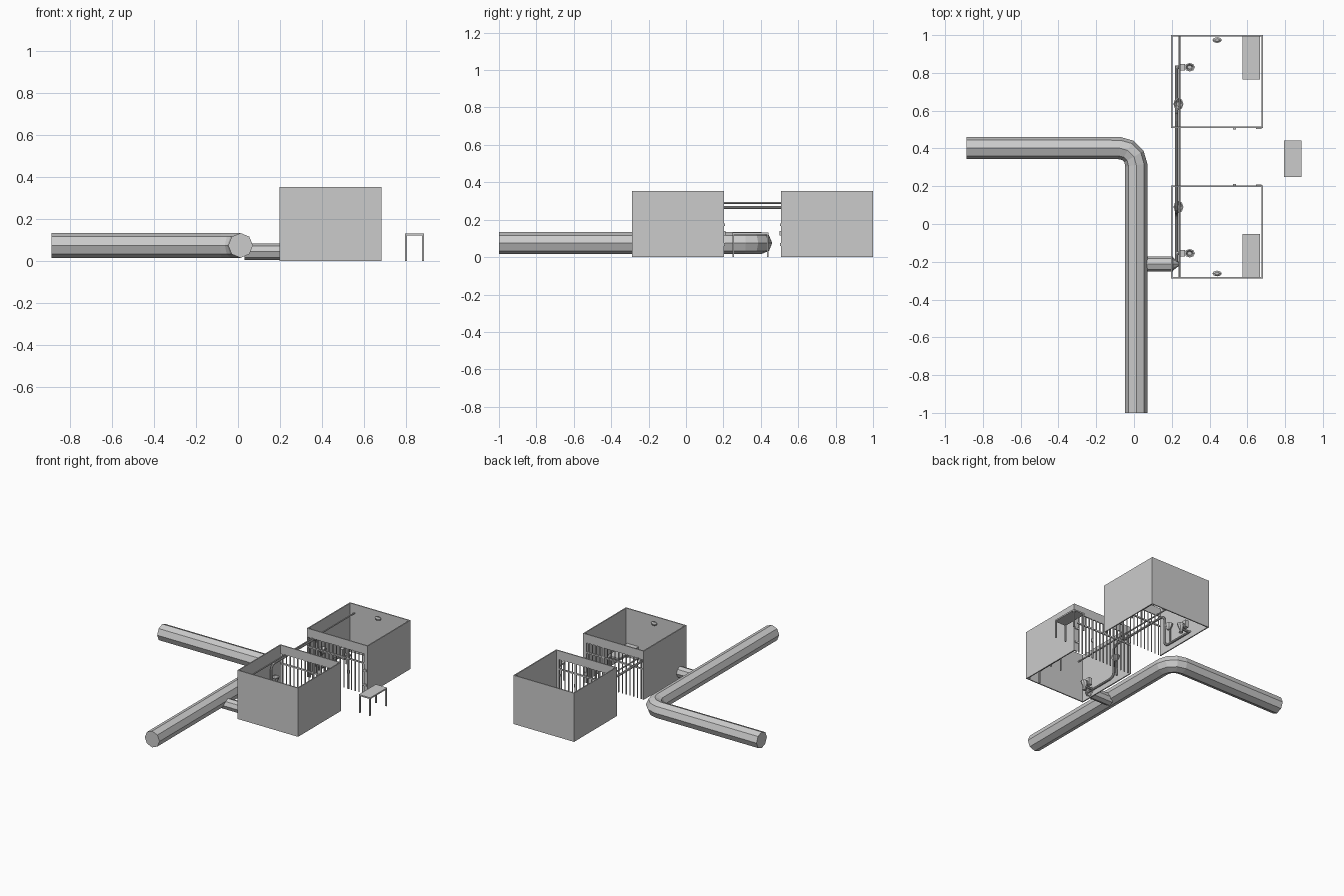
import bpy
import bmesh
import math
from mathutils import Vector, Matrix

cube = bpy.data.objects.get("Cube")
if cube:
    bpy.data.objects.remove(cube, do_unlink=True)


def finish(name, bm):
    mesh = bpy.data.meshes.new(name)
    bm.to_mesh(mesh)
    bm.free()
    obj = bpy.data.objects.new(name, mesh)
    bpy.context.collection.objects.link(obj)
    return obj


def add_box(bm, low, high):
    low, high = Vector(low), Vector(high)
    size = high - low
    place = Matrix.Translation((low + high) / 2) @ Matrix.Diagonal((*size, 1))
    bmesh.ops.create_cube(bm, size=1, matrix=place)


def boxes(name, parts):
    bm = bmesh.new()
    for low, high in parts:
        add_box(bm, low, high)
    return finish(name, bm)


def lathe(name, profile, location, stretch=(1, 1), sides=8):
    """Spin a (radius, height) profile, stretched along x and y."""
    bm = bmesh.new()
    rings = []
    for r, z in profile:
        ring = []
        for i in range(sides):
            a = math.tau * i / sides
            ring.append(bm.verts.new((r * stretch[0] * math.cos(a), r * stretch[1] * math.sin(a), z)))
        rings.append(ring)
    for a, b in zip(rings, rings[1:]):
        for i in range(sides):
            j = (i + 1) % sides
            bm.faces.new((a[i], a[j], b[j], b[i]))
    bm.faces.new(rings[0][::-1])
    bm.faces.new(rings[-1])
    obj = finish(name, bm)
    obj.location = location
    return obj


def pipe(name, corners, radius, bend=0.0, steps=3):
    """Eight-sided tube along a path with rounded corners."""
    pts = [Vector(c) for c in corners]
    path = [pts[0]]
    for before, here, after in zip(pts, pts[1:], pts[2:]):
        start = here + (before - here).normalized() * bend
        end = here + (after - here).normalized() * bend
        centre = start + end - here
        for i in range(steps + 1):
            a = math.pi / 2 * i / steps
            path.append(centre + (start - centre) * math.cos(a) + (end - centre) * math.sin(a))
    path.append(pts[-1])
    curve = bpy.data.curves.new(name, "CURVE")
    curve.dimensions = "3D"
    curve.bevel_depth = radius
    curve.bevel_resolution = 2
    curve.use_fill_caps = True
    spline = curve.splines.new("POLY")
    spline.points.add(len(path) - 1)
    for point, co in zip(spline.points, path):
        point.co = (*co, 1)
    spline.use_smooth = False
    obj = bpy.data.objects.new(name, curve)
    bpy.context.collection.objects.link(obj)
    return obj


def table(name, x0, x1, y0, y1, top, thick=0.01, leg=0.009):
    parts = [((x0, y0, top - thick), (x1, y1, top))]
    for x in (x0, x1 - leg):
        for y in (y0, y1 - leg):
            parts.append(((x, y, 0), (x + leg, y + leg, top - thick)))
    return boxes(name, parts)


# Cell footprint
LEFT, RIGHT, HEIGHT, WALL = 0.197, 0.683, 0.353, 0.008


def cell(prefix, back, front, toilet_y, sink_y):
    into = 1 if front > back else -1

    def span(a, b):
        """Box limits in y, measured from the back wall."""
        return sorted((back + into * a, back + into * b))

    depth = abs(front - back)

    def block(x0, x1, a, b, z0, z1):
        y0, y1 = span(a, b)
        return (x0, y0, z0), (x1, y1, z1)

    # Three solid walls
    boxes(prefix + "_walls", [
        block(LEFT, RIGHT, 0, WALL, 0, HEIGHT),
        block(LEFT, LEFT + WALL, WALL, depth, 0, HEIGHT),
        block(RIGHT - WALL, RIGHT, WALL, depth, 0, HEIGHT),
    ])

    # Barred wall: header, rail and door frame
    near = depth - WALL
    x_in, x_out = LEFT + WALL, RIGHT - WALL
    boxes(prefix + "_bar_frame", [
        block(x_in, x_out, near, depth, 0.29, HEIGHT),
        block(x_in, x_out, near, depth, 0.215, 0.225),
        block(x_out - 0.02, x_out, near, depth, 0, 0.29),
        block(0.52, 0.53, near, depth, 0, 0.29),
    ])
    bm = bmesh.new()
    count = 15
    for i in range(count):
        x = x_in + (i + 0.5) * (x_out - 0.02 - x_in) / count
        y = back + into * (depth - WALL / 2)
        bmesh.ops.create_cone(bm, cap_ends=True, segments=6, radius1=0.004, radius2=0.004,
                              depth=0.29, matrix=Matrix.Translation((x, y, 0.145)))
    finish(prefix + "_bars", bm)

    # Door lock and hinges
    boxes(prefix + "_door_fittings", [
        block(0.525, 0.54, depth, depth + 0.008, 0.115, 0.14),
        block(0.645, 0.675, depth, depth + 0.006, 0.165, 0.18),
        block(0.645, 0.675, depth, depth + 0.006, 0.06, 0.075),
    ])

    # Bed
    y0, y1 = span(WALL, 0.235)
    table(prefix + "_bed", 0.575, RIGHT - WALL - 0.008, y0, y1, 0.1, 0.012)

    # Wall lamp
    lathe(prefix + "_lamp", [(0.012, -0.012), (0.025, -0.004), (0.025, 0.004), (0.012, 0.012)],
          (0.44, back + into * 0.026, 0.31), (1, 0.6))

    # Toilet bowl with a flush pipe to the wall
    lathe(prefix + "_toilet",
          [(0.016, 0), (0.012, 0.025), (0.024, 0.05), (0.028, 0.065), (0.02, 0.065), (0.012, 0.045)],
          (0.295, toilet_y, 0), (1, 0.8))
    boxes(prefix + "_toilet_tank",
          [((0.243, toilet_y - 0.018, 0.05), (0.27, toilet_y + 0.018, 0.1))])
    pipe(prefix + "_toilet_drain",
         [(0.29, toilet_y, 0.03), (0.225, toilet_y, 0.03)], 0.009)

    # Wash basin
    lathe(prefix + "_basin",
          [(0.012, -0.03), (0.024, -0.015), (0.033, 0.01), (0.026, 0.01), (0.012, -0.01)],
          (0.235, sink_y, 0.16), (0.8, 1))
    pipe(prefix + "_basin_drain", [(0.225, sink_y, 0.14), (0.225, sink_y, 0.03)], 0.006)


cell("front_cell", -0.288, 0.203, -0.155, 0.09)
cell("rear_cell", 1.0, 0.509, 0.83, 0.635)

# Water conduit and drain line linking both cells
pipe("water_conduit", [(0.24, -0.283, 0.29), (0.24, 0.995, 0.29)], 0.005)
pipe("drain_line", [(0.225, -0.21, 0.03), (0.225, 0.06, 0.03), (0.225, 0.06, 0.265),
                    (0.225, 0.58, 0.265), (0.225, 0.58, 0.03), (0.225, 0.84, 0.03)], 0.008, 0.035)

# Sewer main with its side branch
pipe("sewer_main", [(0.012, -1, 0.075), (0.012, 0.402, 0.075), (-0.888, 0.402, 0.075)], 0.059, 0.09)
pipe("sewer_branch", [(0.03, -0.212, 0.045), (0.207, -0.212, 0.045)], 0.04)
cone = lathe("branch_reducer", [(0.034, 0), (0.012, 0.028)], (0.207, -0.212, 0.045))
cone.rotation_euler = (0, math.pi / 2, 0)

# Guard table outside the cells
table("guard_table", 0.795, 0.886, 0.248, 0.442, 0.132)
